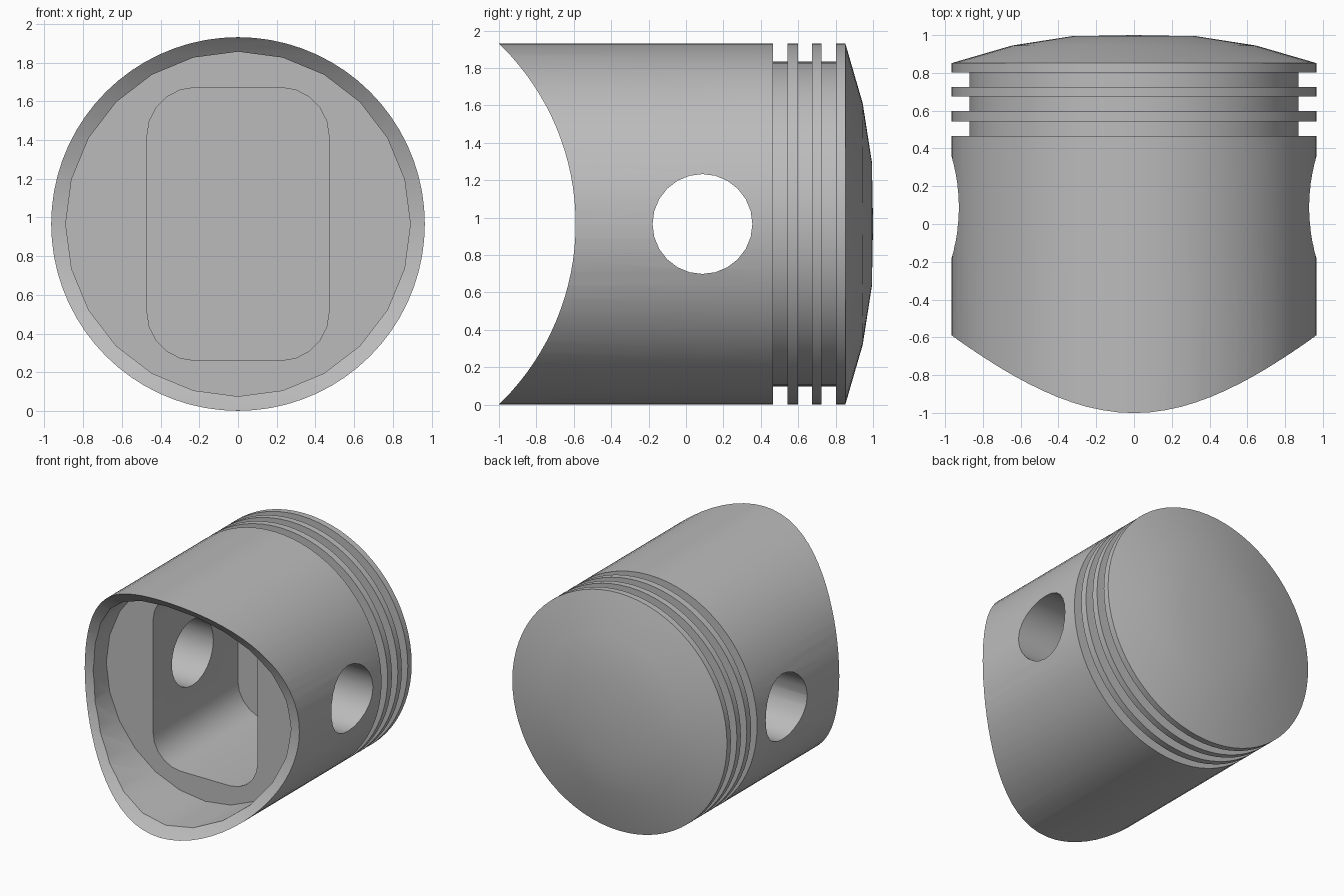
import bpy, bmesh
from math import radians
from mathutils import Matrix, Vector

AXIS_Z = 0.966   # height of the piston's axis

if "Cube" in bpy.data.objects:
    bpy.data.objects.remove(bpy.data.objects["Cube"])

metal = bpy.data.materials.new("grey metal")
metal.use_nodes = True
grey = (0.5, 0.5, 0.5, 1)
metal.diffuse_color = grey
metal.node_tree.nodes["Principled BSDF"].inputs["Base Color"].default_value = grey


def make_object(name, bm):
    bmesh.ops.recalc_face_normals(bm, faces=bm.faces)
    mesh = bpy.data.meshes.new(name)
    bm.to_mesh(mesh)
    bm.free()
    mesh.materials.append(metal)
    obj = bpy.data.objects.new(name, mesh)
    bpy.context.collection.objects.link(obj)
    return obj


def cylinder(name, radius, depth, centre, axis, sides):
    """Closed cylinder lying along the x or y axis."""
    turn = Matrix.Rotation(radians(90), 4, "Y" if axis == "x" else "X")
    bm = bmesh.new()
    bmesh.ops.create_cone(bm, cap_ends=True, segments=sides, radius1=radius,
                          radius2=radius, depth=depth,
                          matrix=Matrix.Translation(centre) @ turn)
    return make_object(name, bm)


def rounded_slot(name, size, centre, corner):
    """Box whose four edges along y are rounded."""
    bm = bmesh.new()
    bmesh.ops.create_cube(bm, size=1, matrix=Matrix.Translation(centre)
                          @ Matrix.Diagonal((*size, 1)))
    along_y = [e for e in bm.edges
               if abs(e.verts[0].co.y - e.verts[1].co.y) > 0.1]
    bmesh.ops.bevel(bm, geom=along_y, offset=corner, segments=5,
                    profile=0.5, affect="EDGES")
    return make_object(name, bm)


# Piston body: turned profile of (radius, y) with ring grooves and domed crown
R, GROOVE_R = 0.965, 0.87
profile = [(0, -1), (R, -1)]
for start, end in ((0.465, 0.543), (0.598, 0.674), (0.725, 0.802)):
    profile += [(R, start), (GROOVE_R, start), (GROOVE_R, end), (R, end)]
profile += [(R, 0.852), (0.645, 0.945), (0.33, 0.994), (0, 1)]

bm = bmesh.new()
points = [bm.verts.new((r, y, AXIS_Z)) for r, y in profile]
edges = [bm.edges.new(pair) for pair in zip(points, points[1:])]
bmesh.ops.spin(bm, geom=points + edges, cent=(0, 0, AXIS_Z), axis=(0, 1, 0),
               angle=radians(360), steps=72, use_duplicate=False)
bmesh.ops.remove_doubles(bm, verts=bm.verts, dist=0.0005)
piston = make_object("piston_body", bm)

# Skirt arch, open bore, inner slot and wrist pin hole
cutters = [
    cylinder("skirt_arch_cutter", 1.34, 3, Vector((0, -1.93, AXIS_Z)), "x", 128),
    cylinder("bore_cutter", 0.89, 1.58, Vector((0, -1.21, AXIS_Z)), "y", 24),
    rounded_slot("slot_cutter", (0.94, 1.27, 1.41),
                 Vector((0, 0.035, AXIS_Z)), 0.25),
    cylinder("pin_hole_cutter", 0.267, 3, Vector((0, 0.088, AXIS_Z)), "x", 24),
]
bpy.context.view_layer.objects.active = piston
for cutter in cutters:
    cutter.hide_render = True
    cut = piston.modifiers.new(cutter.name, "BOOLEAN")
    cut.operation = "DIFFERENCE"
    cut.solver = "EXACT"
    cut.object = cutter
    bpy.ops.object.modifier_apply(modifier=cut.name)
    bpy.data.objects.remove(cutter)

# Smooth turned surfaces, crisp machined edges
bpy.ops.object.select_all(action="DESELECT")
piston.select_set(True)
bpy.ops.object.shade_smooth_by_angle(angle=radians(30))
